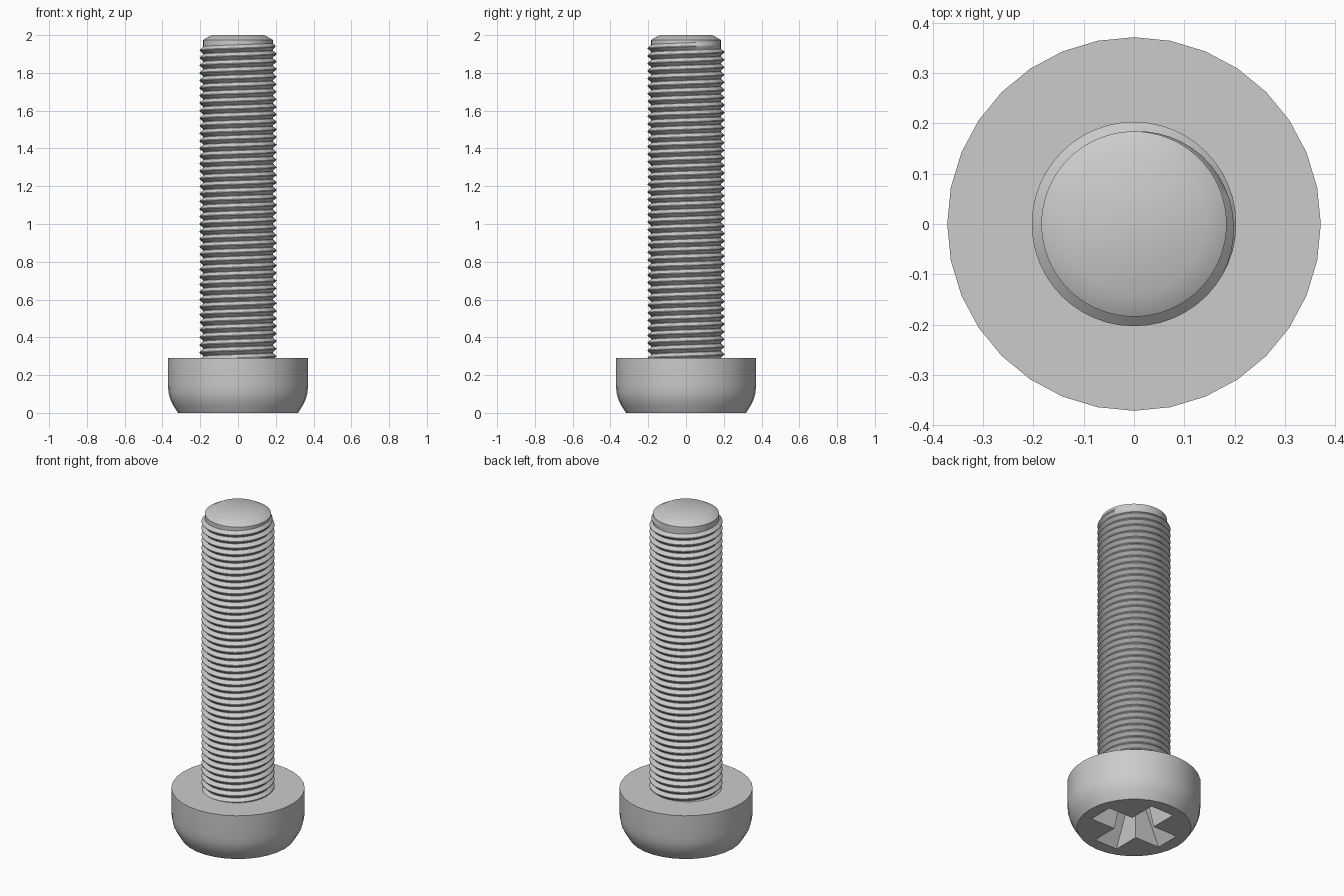
import bpy
import bmesh
from math import cos, sin, pi, radians

cube = bpy.data.objects.get("Cube")
if cube:
    bpy.data.objects.remove(cube)

# One plain metal colour
steel = bpy.data.materials.new("grey steel")
GREY = (0.6, 0.6, 0.6, 1)
steel.diffuse_color = GREY
steel.use_nodes = True
steel.node_tree.nodes["Principled BSDF"].inputs["Base Color"].default_value = GREY


def make_object(name, bm):
    bmesh.ops.recalc_face_normals(bm, faces=bm.faces)
    mesh = bpy.data.meshes.new(name)
    bm.to_mesh(mesh)
    bm.free()
    mesh.materials.append(steel)
    obj = bpy.data.objects.new(name, mesh)
    bpy.context.collection.objects.link(obj)
    return obj


def loft(name, rings):
    """Skin equal-length closed rings and cap both ends."""
    bm = bmesh.new()
    loops = [[bm.verts.new(p) for p in ring] for ring in rings]
    n = len(loops[0])
    for a, b in zip(loops, loops[1:]):
        for i in range(n):
            j = (i + 1) % n
            bm.faces.new((a[i], a[j], b[j], b[i]))
    bm.faces.new(loops[0][::-1])
    bm.faces.new(loops[-1])
    return make_object(name, bm)


def circle(r, z, n):
    return [(r * cos(2 * pi * i / n), r * sin(2 * pi * i / n), z) for i in range(n)]


def cross(reach, half, z):
    """Outline of a four-armed cross."""
    pts = []
    for k in range(4):
        c, s = cos(k * pi / 2), sin(k * pi / 2)
        for x, y in ((reach, -half), (reach, half), (half, half)):
            pts.append((x * c - y * s, x * s + y * c, z))
    return pts


def smooth(obj):
    bpy.ops.object.select_all(action="DESELECT")
    obj.select_set(True)
    bpy.context.view_layer.objects.active = obj
    bpy.ops.object.shade_smooth_by_angle(angle=radians(32))


# Head: rounded shoulder towards the driven face
head_profile = [(0.318, 0), (0.343, 0.04), (0.36, 0.075), (0.368, 0.11),
                (0.371, 0.15), (0.371, 0.29)]
head = loft("head", [circle(r, z, 32) for r, z in head_profile])

# Tapered cross recess cut into the head
cutter = loft("recess_cutter", [cross(0.25, 0.079, -0.01), cross(0.12, 0.05, 0.2)])
cutter.hide_render = True
cut = head.modifiers.new("recess", "BOOLEAN")
cut.operation = "DIFFERENCE"
cut.solver = "EXACT"
cut.object = cutter
bpy.context.view_layer.objects.active = head
bpy.ops.object.modifier_apply(modifier=cut.name)
bpy.data.objects.remove(cutter)
smooth(head)

# Shank core with a chamfered tip
ROOT, CREST = 0.184, 0.203
core_profile = [(ROOT, 0.27), (ROOT, 1.975), (0.14, 2)]
smooth(loft("shank", [circle(r, z, 64) for r, z in core_profile]))

# Right-handed helical thread, fading out at the tip
PITCH, STEPS, TOP = 0.04, 48, 1.95
turns = 42
total = turns * STEPS
fade = STEPS / 3
bm = bmesh.new()
previous = None
for i in range(total + 1):
    angle = pi / 2 + 2 * pi * (i - total) / STEPS
    z = TOP + PITCH * (i - total) / STEPS
    height = min(1, (total - i) / fade)
    crest = ROOT + (CREST - ROOT) * height
    section = [(ROOT - 0.001, -PITCH / 2), (crest, -PITCH * 0.05),
               (crest, PITCH * 0.05), (ROOT - 0.001, PITCH / 2)]
    row = [bm.verts.new((r * cos(angle), r * sin(angle), z + dz)) for r, dz in section]
    if previous:
        for k in range(3):
            bm.faces.new((previous[k], row[k], row[k + 1], previous[k + 1]))
    previous = row
thread = make_object("thread", bm)
smooth(thread)
